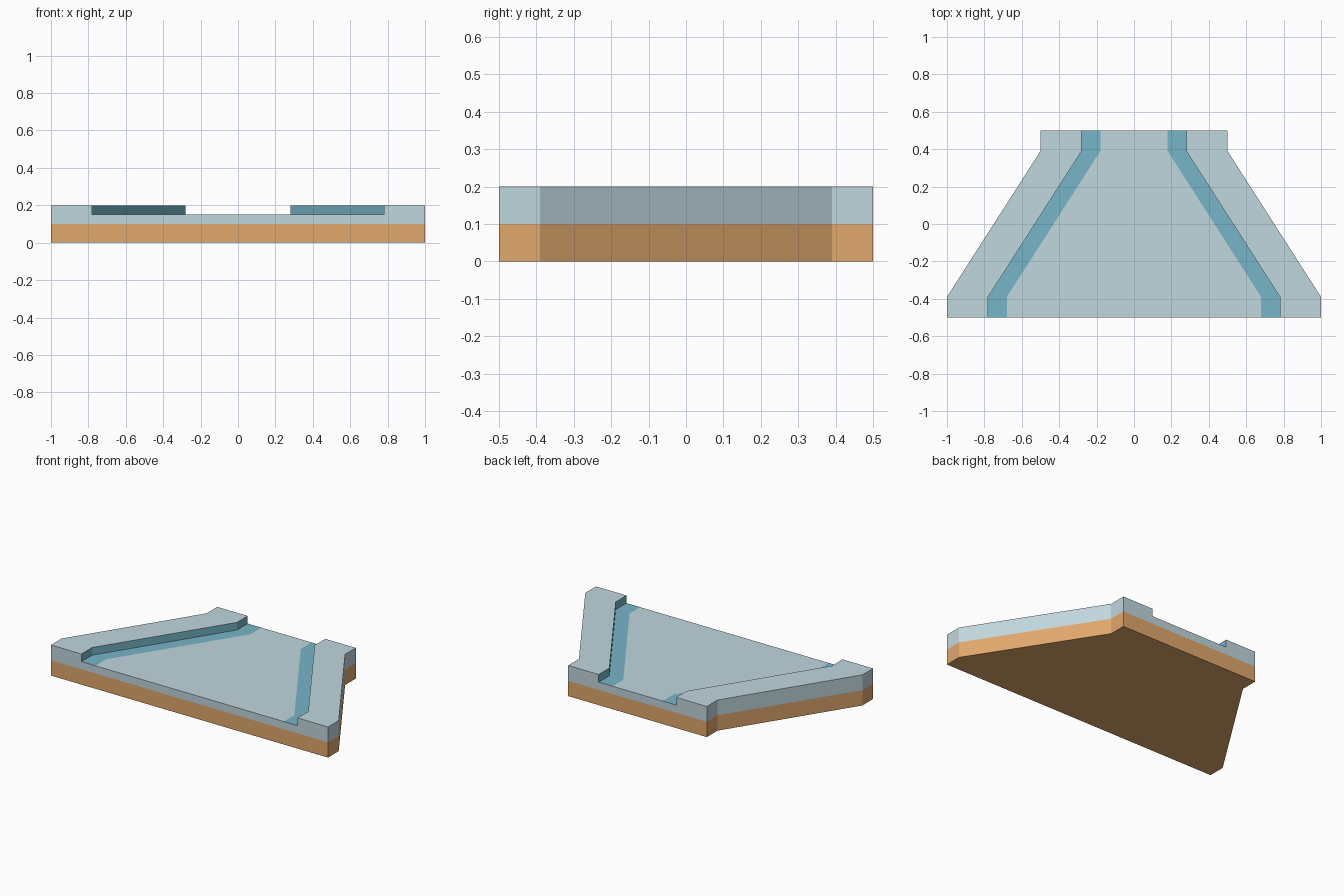
import bpy, bmesh

cube = bpy.data.objects.get("Cube")
if cube:
    bpy.data.objects.remove(cube, do_unlink=True)


def linear(c):
    c /= 255
    return c / 12.92 if c <= 0.04045 else ((c + 0.055) / 1.055) ** 2.4


def material(name, *rgb):
    colour = [linear(c) for c in rgb] + [1]
    mat = bpy.data.materials.new(name)
    mat.use_nodes = True
    mat.diffuse_color = colour
    bsdf = mat.node_tree.nodes["Principled BSDF"]
    bsdf.inputs["Base Color"].default_value = colour
    bsdf.inputs["Roughness"].default_value = 0.9
    return mat


stone = material("pale stone", 192, 215, 222)
teal = material("teal stone", 119, 182, 199)
earth = material("brown earth", 225, 168, 109)

# Half width of the slab at each depth: wide front, narrow back, straight ends
STATIONS = [(-0.5, 1.0), (-0.39, 1.0), (0.39, 0.5), (0.5, 0.5)]


def loft(name, half_profile, materials, accents=()):
    """Sweep a mirrored profile of (side, inset, z) points through the stations."""
    profile = [(-s, i, z) for s, i, z in half_profile]
    profile += [(s, i, z) for s, i, z in reversed(half_profile)]
    bm = bmesh.new()
    rings = [[bm.verts.new((s * (half - i), y, z)) for s, i, z in profile]
             for y, half in STATIONS]
    for a, b in zip(rings, rings[1:]):
        for k in range(len(profile) - 1):
            face = bm.faces.new((a[k], a[k + 1], b[k + 1], b[k]))
            mirrored = min(k, len(profile) - 2 - k)
            face.material_index = int(mirrored in accents)
    # End caps
    bm.faces.new(rings[0][::-1])
    bm.faces.new(rings[-1])
    mesh = bpy.data.meshes.new(name)
    bm.to_mesh(mesh)
    bm.free()
    for mat in materials:
        mesh.materials.append(mat)
    obj = bpy.data.objects.new(name, mesh)
    bpy.context.collection.objects.link(obj)
    return obj


# Earth base, open where the paving covers it
loft("earth_base", [(-1, 0, 0.1), (-1, 0, 0)], [earth])

# Paving with raised kerbs; kerb inner walls and gutter strips are accented
loft("road_paving",
     [(1, 0, 0.1), (1, 0, 0.2), (1, 0.22, 0.2), (1, 0.22, 0.15), (1, 0.32, 0.15)],
     [stone, teal], accents=(2, 3))
